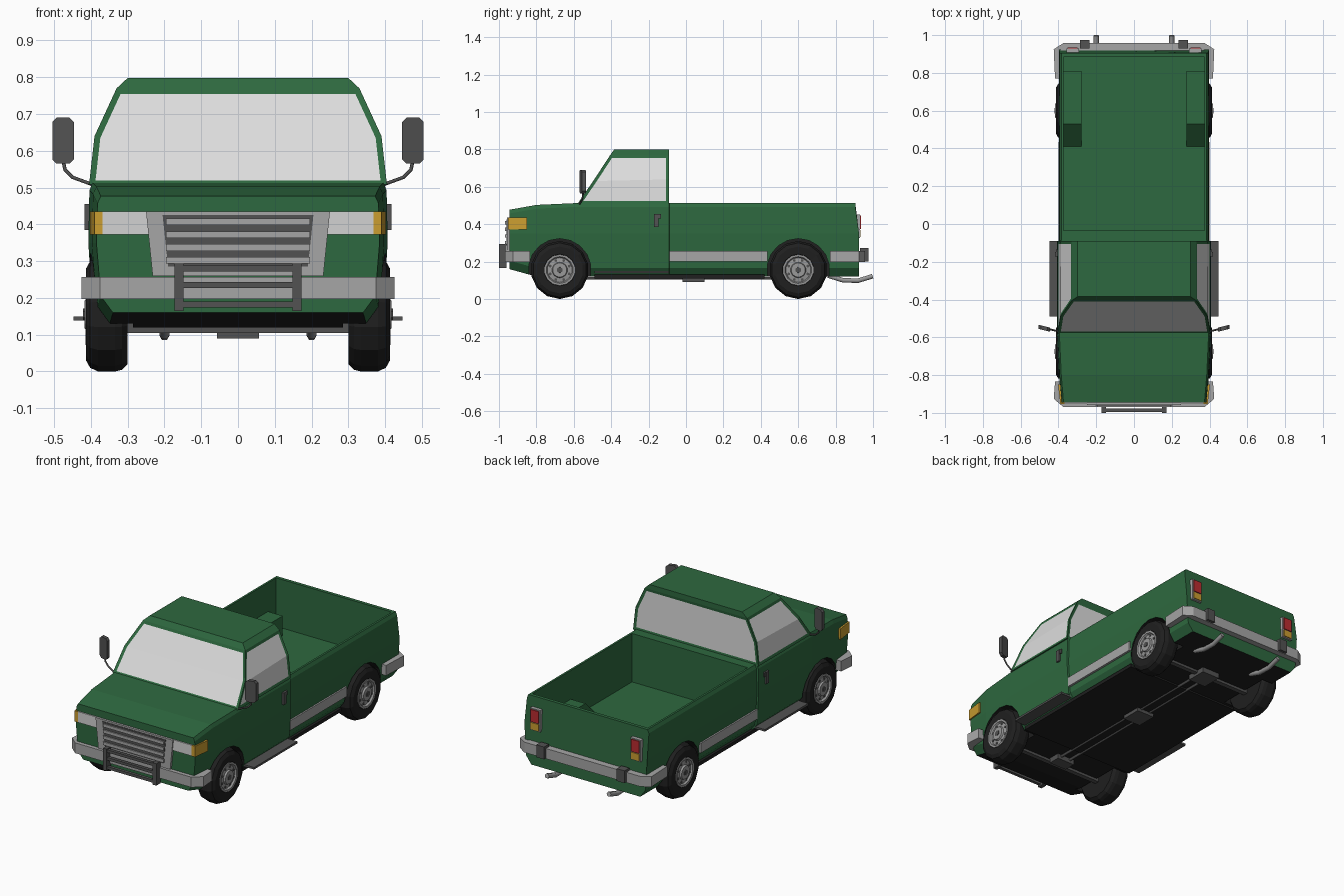
import bpy, bmesh, math
from mathutils import Matrix

if "Cube" in bpy.data.objects:
    bpy.data.objects.remove(bpy.data.objects["Cube"])


def mat(name, r, g, b):
    m = bpy.data.materials.new(name)
    m.diffuse_color = (r, g, b, 1)
    m.use_nodes = True
    m.node_tree.nodes["Principled BSDF"].inputs["Base Color"].default_value = m.diffuse_color
    return m


GREEN = mat("green paint", .027, .14, .05)
CHROME = mat("light grey trim", .38, .38, .38)
GLASS = mat("pale glass", .72, .72, .72)
DARK = mat("dark grey", .085, .085, .085)
BLACK = mat("black", .014, .014, .014)
AMBER = mat("amber", .6, .34, .03)
RED = mat("red", .5, .025, .03)
LAMP = mat("white lamp", .65, .65, .65)
RIM = mat("wheel grey", .32, .32, .32)


def finish(name, bm, *mats):
    bmesh.ops.recalc_face_normals(bm, faces=bm.faces)
    me = bpy.data.meshes.new(name)
    bm.to_mesh(me)
    bm.free()
    for m in mats:
        me.materials.append(m)
    ob = bpy.data.objects.new(name, me)
    bpy.context.collection.objects.link(ob)
    return ob


def loft(rings):
    """Skin a list of equal rings of points and cap both ends."""
    bm = bmesh.new()
    vs = [[bm.verts.new(p) for p in r] for r in rings]
    n = len(vs[0])
    for a, b in zip(vs, vs[1:]):
        for i in range(n):
            bm.faces.new((a[i], a[(i + 1) % n], b[(i + 1) % n], b[i]))
    bm.faces.new(vs[0])
    bm.faces.new(vs[-1])
    bmesh.ops.recalc_face_normals(bm, faces=bm.faces)
    return bm


def prism(name, pts, axis, a, b, m):
    """Extrude a 2D outline along an axis (remaining axes in x, y, z order)."""
    def place(p, d):
        q = list(p)
        q.insert("xyz".index(axis), d)
        return q
    return finish(name, loft([[place(p, d) for p in pts] for d in (a, b)]), m)


def box(name, x0, x1, y0, y1, z0, z1, m):
    return prism(name, [(x0, y0), (x1, y0), (x1, y1), (x0, y1)], "z", z0, z1, m)


def lathe(name, profile, n, s, y, z, m):
    """Turn an (x, radius) profile around the x axis."""
    rings = [[(s * x, y + r * math.cos(t), z + r * math.sin(t))
              for t in [2 * math.pi * (i + .5) / n for i in range(n)]] for x, r in profile]
    return finish(name, loft(rings), m)


def tube(name, pts, r, m):
    cu = bpy.data.curves.new(name, "CURVE")
    cu.dimensions = "3D"
    cu.bevel_depth, cu.bevel_resolution, cu.use_fill_caps = r, 1, True
    sp = cu.splines.new("POLY")
    sp.points.add(len(pts) - 1)
    for p, q in zip(sp.points, pts):
        p.co = (*q, 1)
    cu.materials.append(m)
    ob = bpy.data.objects.new(name, cu)
    bpy.context.collection.objects.link(ob)


def boolean(ob, cutter, op):
    md = ob.modifiers.new("cut", "BOOLEAN")
    md.object, md.operation, md.solver = cutter, op, "EXACT"
    md.material_mode = "TRANSFER"
    bpy.context.view_layer.objects.active = ob
    bpy.ops.object.modifier_apply(modifier=md.name)
    bpy.data.objects.remove(cutter)


# Lower body: lofted along y
def section(y, w, zb, zt):
    half = [(w - .045, zb), (w - .012, zb + .045), (w, .35), (w - .003, zt - .02), (w - .012, zt)]
    ring = half + [(-x, z) for x, z in reversed(half)]
    return [(x, y - (.02 if y > .9 and z > .4 else 0), z) for x, z in ring]


bm = loft([section(-.945, .385, .16, .477), section(-.80, .397, .12, .503),
           section(-.58, .407, .12, .513), section(-.09, .407, .12, .513),
           section(-.088, .397, .12, .513), section(.925, .397, .12, .513)])
for f in bm.faces:
    f.material_index = int(f.normal.z < -.95)
body = finish("body", bm, GREEN, BLACK)

# Open bed, wheel houses and wheel arches
boolean(body, box("bed_cutter", -.373, .373, -.035, .885, .23, .7, GREEN), "DIFFERENCE")
WHEELS = (-.675, .60)
for s in (1, -1):
    boolean(body, prism("wheel_house", [(.41, .215), (.41, .23), (.53, .345), (.81, .345), (.81, .215)],
                        "x", s * .278, s * .385, GREEN), "UNION")
for s in (1, -1):
    for y in WHEELS:
        boolean(body, lathe("arch_cutter", [(.285, .168), (.5, .168)], 18, s, y, .155, BLACK), "DIFFERENCE")

# Cab: stacked plan rings, with inset windows on all four sides
bm = loft([[(-w, yf, z), (w, yf, z), (w, -.09, z), (-w, -.09, z)]
           for z, w, yf in ((.508, .405, -.58), (.64, .39, -.49), (.77, .33, -.405), (.798, .30, -.385))])
bm.normal_update()
walls = [f for f in bm.faces if f.calc_center_median().z < .75 and abs(f.normal.z) < .9]
for side in (lambda n: n.x > .6, lambda n: n.x < -.6, lambda n: n.y > .6, lambda n: n.y < -.5):
    group = [f for f in walls if side(f.normal)]
    bmesh.ops.inset_region(bm, faces=group, thickness=.016, depth=-.003, use_even_offset=True)
    for f in group:
        f.material_index = 1
finish("cab", bm, GREEN, GLASS)

# Bumpers: U-shaped plan outlines
for name, y_end, y_bend, y_out, y_in in (("front_bumper", -.835, -.925, -.968, -.93),
                                         ("rear_bumper", .77, .925, .957, .90)):
    right = [(.375, y_in), (.375, y_end), (.418, y_end), (.425, y_bend), (.375, y_out)]
    prism(name, right + [(-x, y) for x, y in reversed(right)], "z", .197, .257, CHROME)

# Grille: frame, dark panel and bars
prism("grille_frame", [(-.25, .435), (.25, .435), (.232, .26), (-.232, .26)], "y", -.958, -.93, CHROME)
prism("grille_panel", [(-.205, .425), (.205, .425), (.19, .285), (-.19, .285)], "y", -.961, -.95, DARK)
for i in range(4):
    z = .302 + i * .035
    box("grille_bar", -.196, .196, -.968, -.955, z - .009, z + .009, CHROME)

# Grille guard
for z in (.182, .235, .28):
    box("guard_rail", -.16, .16, -.996, -.978, z - .008, z + .008, DARK)

for s in (1, -1):
    box("guard_post", s * .148, s * .172, -1.0, -.96, .165, .293, DARK)
    # Lamps
    box("headlight", s * .235, s * .368, -.952, -.93, .372, .435, LAMP)
    box("headlight_inner", s * .205, s * .245, -.95, -.93, .395, .435, LAMP)
    prism("side_lamp", [(s * .368, -.953), (s * .390, -.953), (s * .402, -.85), (s * .368, -.85)],
          "z", .372, .435, AMBER)
    box("tail_lamp_frame", s * .292, s * .358, .89, .929, .325, .452, CHROME)
    box("tail_lamp_red", s * .299, s * .351, .90, .935, .375, .446, RED)
    box("tail_lamp_amber", s * .299, s * .351, .90, .934, .331, .37, AMBER)
    box("bumper_block", s * .235, s * .285, .93, .975, .2, .272, DARK)

    # Side trim, steps and door handles
    box("side_trim", s * .375, s * .400, -.088, .435, .2, .257, CHROME)
    box("side_step", s * .35, s * .447, -.49, -.09, .138, .15, DARK)
    box("door_handle", s * .39, s * .417, -.172, -.148, .385, .455, DARK)
    box("door_handle_grip", s * .39, s * .414, -.15, -.135, .43, .455, DARK)

    # Mirror and its arm
    x0, x1, z0, z1, c = .446, .505, .565, .69, .012
    outline = [(x0 + c, z0), (x1 - c, z0), (x1, z0 + c), (x1, z1 - c),
               (x1 - c, z1), (x0 + c, z1), (x0, z1 - c), (x0, z0 + c)]
    mirror = prism("mirror", [(s * x, z) for x, z in outline], "y", -.563, -.541, DARK)
    for v in mirror.data.vertices:
        v.co.y += .25 * (abs(v.co.x) - .475)
    tube("mirror_arm", [(s * .476, -.55, .575), (s * .47, -.552, .548), (s * .45, -.556, .528),
                        (s * .395, -.57, .508)], .005, DARK)

    # Wheels
    for y in WHEELS:
        lathe("tyre", [(.30, .06), (.30, .135), (.315, .15), (.335, .155), (.38, .155), (.402, .145),
                       (.413, .125), (.411, .085), (.40, .075)], 14, s, y, .155, BLACK)
        lathe("rim", [(.38, .083), (.414, .083), (.414, .072), (.404, .066), (.408, .042), (.418, .038),
                      (.418, .026)], 14, s, y, .155, RIM)
        lathe("hub_cap", [(.40, .018), (.422, .016)], 6, s, y, .155, DARK)
        for i in range(8):
            t = math.pi * (i + .5) / 4
            lathe("rim_hole", [(.40, .008), (.4085, .008)], 6, s, y + .055 * math.cos(t),
                  .155 + .055 * math.sin(t), DARK)

    # Exhaust tail pipe and underbody rail
    tube("tail_pipe", [(s * .2, .76, .125), (s * .2, .84, .1), (s * .2, .92, .098), (s * .2, .998, .122)],
         .014, RIM)
    tube("drive_rail", [(s * .03, -.68, .112), (s * .03, .6, .112)], .008, DARK)

# Underbody: floor pan, axles and boxes
box("floor_pan", -.375, .375, -.49, .42, .11, .13, BLACK)
for y in WHEELS:
    box("axle", -.31, .31, y - .014, y + .014, .105, .13, DARK)
for y, ly in ((-.62, .035), (.04, .06), (.60, .06)):
    box("gear_box", -.057, .057, y - ly, y + ly, .09, .125, DARK)
